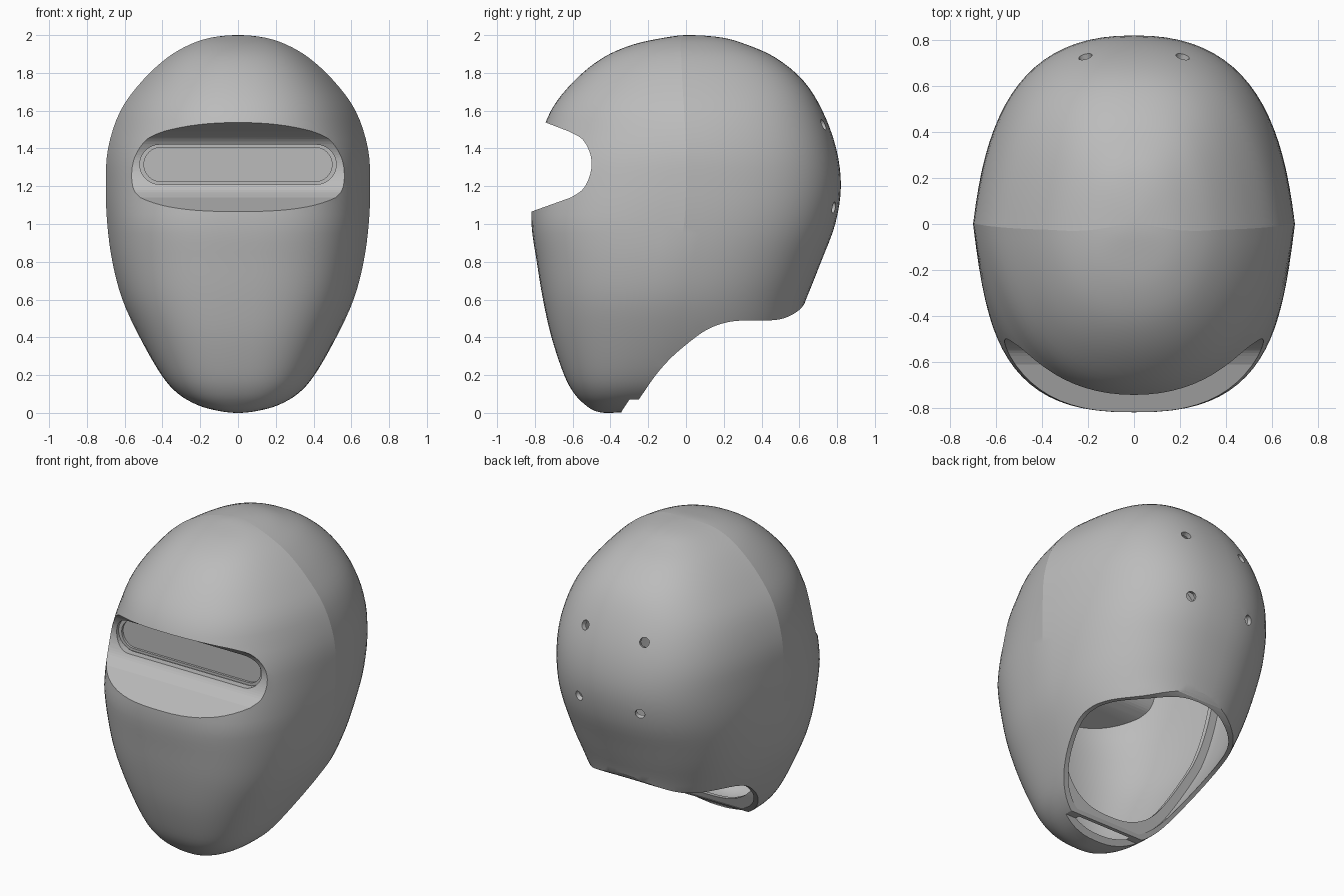
import bpy, bmesh, math
from mathutils import Vector

if "Cube" in bpy.data.objects:
    bpy.data.objects.remove(bpy.data.objects["Cube"], do_unlink=True)

grey = bpy.data.materials.new("plain grey")
grey.use_nodes = True
grey.diffuse_color = (0.5, 0.5, 0.5, 1)
grey.node_tree.nodes["Principled BSDF"].inputs["Base Color"].default_value = (0.5, 0.5, 0.5, 1)


def finish(name, bm):
    bmesh.ops.recalc_face_normals(bm, faces=bm.faces)
    mesh = bpy.data.meshes.new(name)
    bm.to_mesh(mesh)
    bm.free()
    mesh.materials.append(grey)
    obj = bpy.data.objects.new(name, mesh)
    bpy.context.collection.objects.link(obj)
    return obj


def spline(pts, steps, before=None, after=None):
    """Smooth curve through points of any dimension."""
    p = [before or pts[0]] + list(pts) + [after or pts[-1]]
    out = []
    for i in range(1, len(p) - 2):
        for s in range(steps):
            t = s / steps
            out.append(tuple(
                0.5 * (2 * b + (c - a) * t + (2 * a - 5 * b + 4 * c - d) * t**2
                       + (3 * b - a - 3 * c + d) * t**3)
                for a, b, c, d in zip(*p[i - 1:i + 3])))
    return out + [tuple(pts[-1])]


def prism(name, pts, place, lo, hi):
    """Extrude a closed outline; place maps (u, v, depth) to a position."""
    bm = bmesh.new()
    a = [bm.verts.new(place(u, v, lo)) for u, v in pts]
    b = [bm.verts.new(place(u, v, hi)) for u, v in pts]
    bm.faces.new(a)
    bm.faces.new(b)
    for i in range(len(pts)):
        j = (i + 1) % len(pts)
        bm.faces.new((a[i], a[j], b[j], b[i]))
    return finish(name, bm)


def across(name, pts):
    return prism(name, pts, lambda y, z, x: (x, y, z), -1.2, 1.2)


def stadium(name, half_len, r, lo, hi, zc=1.315):
    pts = []
    for side in (1, -1):
        for k in range(17):
            a = math.pi * (k / 16 - 0.5)
            pts.append((side * (half_len - r + r * math.cos(a)), zc + side * r * math.sin(a)))
    return prism(name, pts, lambda x, z, y: (x, y, z), lo, hi)


def cut(target, cutter):
    mod = target.modifiers.new("cut", 'BOOLEAN')
    mod.operation, mod.solver, mod.object = 'DIFFERENCE', 'EXACT', cutter
    bpy.context.view_layer.objects.active = target
    bpy.ops.object.modifier_apply(modifier=mod.name)
    bpy.data.objects.remove(cutter, do_unlink=True)


# Head form: height, front y, seam y, back y, half width
ROWS = [(2.0, .01, .01, .01, 0), (1.987, -.11, -.02, .19, .14), (1.95, -.28, -.03, .32, .255),
        (1.88, -.44, -.025, .475, .375), (1.76, -.59, -.02, .62, .505), (1.6, -.715, -.01, .722, .622),
        (1.4, -.785, 0, .795, .688), (1.2, -.81, 0, .82, .70), (1.0, -.818, -.01, .79, .692),
        (.8, -.79, -.05, .715, .665), (.6, -.757, -.09, .635, .612), (.4, -.712, -.13, .55, .52),
        (.2, -.645, -.2, .3, .405), (.1, -.59, -.25, .1, .315), (.04, -.53, -.31, -.1, .21),
        (.01, -.48, -.36, -.28, .1), (0, -.42, -.42, -.42, 0)]


def head_form(name, scale=1.0):
    quarter = 20
    ghost = lambda r, p: (r[0], 2 * p[1] - r[1], 2 * p[2] - r[2], 2 * p[3] - r[3], -r[4])
    rows = spline(ROWS, 4, ghost(ROWS[1], ROWS[0]), ghost(ROWS[-2], ROWS[-1]))
    bm = bmesh.new()
    spot = lambda x, y, z: Vector((x * scale, y * scale, 1 + (z - 1) * scale))
    rings = []
    for z, front, mid, back, w in rows[1:-1]:
        ring = []
        # squarer jaw, rounder brow, and a seam crease that fades downwards
        jaw = 2.6 - 0.5 * min(1, max(0, (z - 1) / 0.5))
        crease = 0.18 * min(1, z / 1.4)
        for k in range(4 * quarter):
            a = math.pi * k / (2 * quarter)
            c, s = math.cos(a), math.sin(a)
            end, power = (front, jaw) if s < 0 else (back, 2.3)
            v = abs(s) ** (2 / power) if abs(s) > 1e-6 else 0
            u = abs(c) ** (2 / power) if abs(c) > 1e-6 else 0
            x = w * math.copysign(u, c) * (1 - crease * v * (1 - v))
            ring.append(bm.verts.new(spot(x, mid + (end - mid) * v, z)))
        rings.append(ring)
    for r0, r1 in zip(rings, rings[1:]):
        for k in range(4 * quarter):
            j = (k + 1) % (4 * quarter)
            bm.faces.new((r0[k], r0[j], r1[j], r1[k]))
        for k in (0, 2 * quarter):
            bm.edges.get((r0[k], r1[k])).smooth = r0[k].co.z < 1
    for row, ring in ((rows[0], rings[0]), (rows[-1], rings[-1])):
        pole = bm.verts.new(spot(0, row[2], row[0]))
        for k in range(4 * quarter):
            bm.faces.new((ring[k], ring[(k + 1) % (4 * quarter)], pole))
    return finish(name, bm)


# Visor recess and neck opening outlines (y, z)
RECESS = [(-.62, 1.49), (-.55, 1.45), (-.51, 1.38), (-.50, 1.31), (-.515, 1.24), (-.55, 1.18), (-.61, 1.14)]
NECK = [(-.25, .07), (-.16, .2), (-.07, .3), (.05, .4), (.13, .45), (.22, .48), (.32, .49),
        (.45, .49), (.53, .505), (.6, .545), (.635, .59)]


def recess(grow=0.0):
    pts = [(-1.1, 1.675)] + spline(RECESS, 5) + [(-1.1, .965)]
    return across("recess_cutter", [(y + grow, 1.3 + (z - 1.3) * (1 + 2 * grow)) for y, z in pts])


# Cavity, leaving an inner flange along the seam
cavity = head_form("cavity", .965)
seam = [(-.03, 2.1), (-.005, 1.1), (-.09, .6), (-.2, .2), (-.25, .05)]
flange = across("flange", seam + [(y - .03, z) for y, z in reversed(seam)])
cut(flange, head_form("flange_core", .89))
cut(cavity, flange)
cut(cavity, recess(.04))

# Helmet shell
shell = head_form("helmet_shell")
cut(shell, recess())
cut(shell, cavity)
cut(shell, across("neck_cutter", [(-.35, -.2), (-.34, .01), (-.30, .07)] + spline(NECK, 4)
                  + [(1.1, .65), (1.1, -.2)]))
cut(shell, stadium("slot_cutter", .52, .105, -.6, -.4))

# Four fastening holes at the back
for side in (1, -1):
    for z, y in ((1.53, .74), (1.09, .77)):
        at = Vector((side * .215, y, z))
        turn = (at - Vector((0, 0, 1.3))).to_track_quat('Z', 'Y').to_matrix().to_4x4()
        bm = bmesh.new()
        bmesh.ops.create_cone(bm, cap_ends=True, segments=24, radius1=.03, radius2=.03, depth=.3)
        bm.transform(turn)
        bmesh.ops.translate(bm, verts=bm.verts, vec=at)
        cut(shell, finish("hole_cutter", bm))

# Visor frame and lens
frame = stadium("visor_frame", .522, .107, -.48, -.45)
cut(frame, stadium("frame_cutter", .498, .09, -.6, -.4))
lens = stadium("visor_lens", .5, .092, -.465, -.452)

for obj in (shell, frame, lens):
    bpy.ops.object.select_all(action='DESELECT')
    obj.select_set(True)
    bpy.context.view_layer.objects.active = obj
    bpy.ops.object.shade_smooth_by_angle(angle=math.radians(30))
